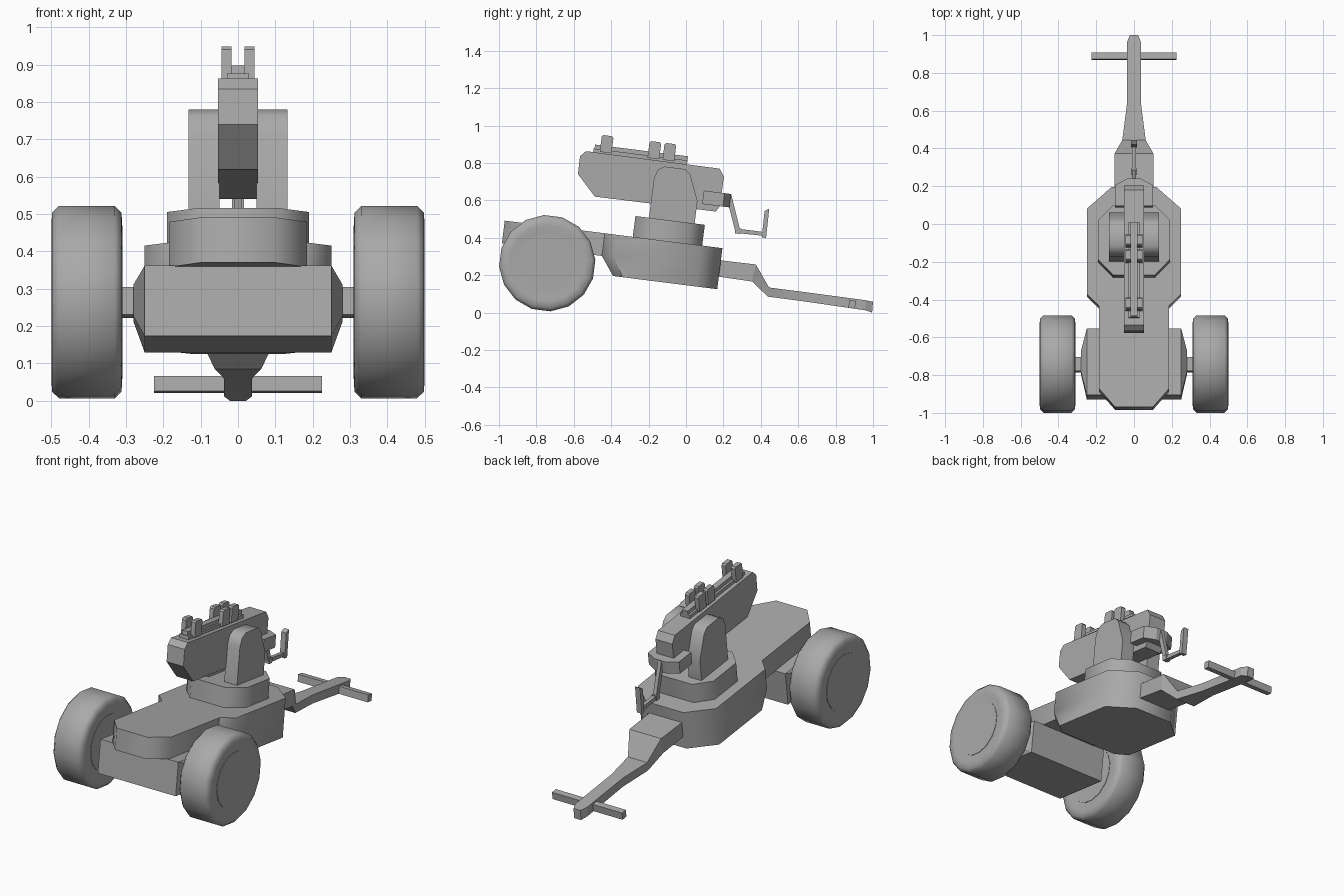
import bpy, bmesh, math

cube = bpy.data.objects.get("Cube")
if cube:
    bpy.data.objects.remove(cube, do_unlink=True)

# One plain grey for everything
grey = bpy.data.materials.new("plain grey")
grey.use_nodes = True
COLOUR = (0.4, 0.4, 0.4, 1)
grey.diffuse_color = COLOUR
bsdf = next(n for n in grey.node_tree.nodes if n.type == 'BSDF_PRINCIPLED')
bsdf.inputs["Base Color"].default_value = COLOUR
bsdf.inputs["Roughness"].default_value = 0.6

TILT = math.radians(7.2)
SIN, COS = math.sin(TILT), math.cos(TILT)


def tilt(x, u, w):
    """Carriage frame (u along, w up) to world, nose raised."""
    return (x, u * COS + w * SIN, -u * SIN + w * COS)


def loft(name, rings, angle=30):
    """Solid through matching rings of points, capped at both ends."""
    bm = bmesh.new()
    loops = [[bm.verts.new(p) for p in ring] for ring in rings]
    n = len(loops[0])
    for a, b in zip(loops, loops[1:]):
        for i in range(n):
            j = (i + 1) % n
            bm.faces.new((a[i], a[j], b[j], b[i]))
    bm.faces.new(loops[0])
    bm.faces.new(loops[-1])
    bmesh.ops.recalc_face_normals(bm, faces=bm.faces)
    mesh = bpy.data.meshes.new(name)
    bm.to_mesh(mesh)
    bm.free()
    mesh.materials.append(grey)
    ob = bpy.data.objects.new(name, mesh)
    bpy.context.collection.objects.link(ob)
    bpy.ops.object.select_all(action='DESELECT')
    ob.select_set(True)
    bpy.context.view_layer.objects.active = ob
    bpy.ops.object.shade_smooth_by_angle(angle=math.radians(angle))
    return ob


def side_plate(name, profile, x0, x1, angle=30):
    """Side profile (u, w) pushed across from x0 to x1."""
    return loft(name, [[tilt(x, u, w) for u, w in profile] for x in (x0, x1)], angle)


def plan_solid(name, layers, angle=30):
    """Half plans (x, u), front to back, mirrored and stacked at heights w."""
    rings = []
    for w, half in layers:
        full = half + [(-x, u) for x, u in reversed(half)]
        rings.append([tilt(x, u, w) for x, u in full])
    return loft(name, rings, angle)


def box(name, x0, x1, u0, u1, w0, w1):
    return side_plate(name, [(u0, w0), (u1, w0), (u1, w1), (u0, w1)], x0, x1)


# Carriage: narrow front deck and wider rear hull with a raked front
deck = [(0.1, -1.023), (0.185, -0.925), (0.185, -0.43)]
plan_solid("front_deck", [(0.244, deck), (0.366, deck)], 55)
hull_low = [(0.185, -0.411), (0.25, -0.36), (0.25, 0.035), (0.12, 0.15)]
hull_top = [(0.185, -0.484), (0.25, -0.419), (0.25, 0.035), (0.12, 0.15)]
plan_solid("rear_hull", [(0.145, hull_low), (0.244, hull_top), (0.366, hull_top)], 50)

# Turntable under the gun
ring = [(0.11, -0.333), (0.19, -0.25), (0.19, -0.04), (0.11, 0.041)]
plan_solid("turntable", [(0.36, ring), (0.478, ring)], 50)


# Axle housing with tapered ends
def axle_section(x, u0, u1, w0, w1):
    return [tilt(x, u, w) for u, w in ((u0, w0), (u1, w0), (u1, w1), (u0, w1))]


big, small = (-0.943, -0.59, 0.056, 0.246), (-0.82, -0.7, 0.125, 0.21)
loft("axle_housing", [axle_section(-0.28, *small), axle_section(-0.25, *big),
                      axle_section(0.25, *big), axle_section(0.28, *small)], 10)
box("axle_shaft", -0.32, 0.32, -0.81, -0.735, 0.13, 0.205)


# Wheels: rounded tyres with flat hubs
def circle(x, r, n=16):
    return [(x, -0.742 + r * math.cos(math.tau * i / n + 0.07),
             0.264 + r * math.sin(math.tau * i / n + 0.07)) for i in range(n)]


tyre = [(0.318, 0.15), (0.31, 0.205), (0.312, 0.24), (0.33, 0.258),
        (0.48, 0.258), (0.498, 0.24), (0.5, 0.205), (0.492, 0.15)]
for side, label in ((1, "left"), (-1, "right")):
    loft(label + "_tyre", [circle(side * x, r) for x, r in tyre], 60)
    loft(label + "_hub", [circle(side * 0.314, 0.16), circle(side * 0.496, 0.16)], 30)

# Yoke cheeks either side of the gun
cheek = [(-0.26, 0.466), (-0.26, 0.69), (-0.245, 0.738), (-0.212, 0.76),
         (-0.10, 0.76), (-0.07, 0.735), (-0.014, 0.60), (-0.014, 0.466)]
for side, label in ((1, "left"), (-1, "right")):
    side_plate(label + "_cheek", cheek, side * 0.05, side * 0.132, 50)

# Gun housing
housing = [(-0.667, 0.758), (-0.639, 0.789), (0.082, 0.786), (0.110, 0.747),
           (0.108, 0.586), (0.091, 0.556), (-0.561, 0.554), (-0.666, 0.662)]
side_plate("gun_housing", housing, -0.054, 0.054, 20)

# Launch rail and its paired clips
box("rail_base", -0.03, 0.03, -0.60, -0.094, 0.78, 0.808)
box("rail_top", -0.018, 0.018, -0.595, -0.094, 0.80, 0.83)
for i, u in enumerate((-0.565, -0.308, -0.227)):
    for side, label in ((1, "left"), (-1, "right")):
        clip = [(u, 0.795), (u, 0.877), (u + 0.008, 0.886), (u + 0.055, 0.886),
                (u + 0.063, 0.877), (u + 0.063, 0.795)]
        side_plate(f"{label}_clip_{i + 1}", clip, side * 0.017, side * 0.044)

# Rear bracket, tapering in plan
bracket = [(0.1, 0.013), (0.1, 0.125), (0.035, 0.159)]
plan_solid("rear_bracket", [(0.587, bracket), (0.659, bracket)], 20)


# Aiming lever: bent arm and upright grip, in world (y, z)
def world_plate(name, profile, half):
    return loft(name, [[(x, y, z) for y, z in profile] for x in (-half, half)])


world_plate("lever_arm", [(0.225, 0.632), (0.242, 0.63), (0.288, 0.447), (0.42, 0.43),
                          (0.418, 0.41), (0.265, 0.426), (0.225, 0.585)], 0.011)
world_plate("lever_pivot", [(0.265, 0.455), (0.295, 0.45), (0.29, 0.42), (0.262, 0.424)], 0.016)
world_plate("lever_grip", [(0.405, 0.402), (0.428, 0.399), (0.445, 0.555), (0.42, 0.543)], 0.016)

# Tow arm: (top y, top z, bottom y, bottom z, half width)
stations = [(0.12, 0.287, 0.10, 0.203, 0.105), (0.374, 0.257, 0.353, 0.166, 0.102),
            (0.444, 0.134, 0.438, 0.085, 0.062), (0.63, 0.110, 0.63, 0.060, 0.038),
            (0.96, 0.066, 0.96, 0.012, 0.038), (1.0, 0.058, 0.995, 0.0, 0.022)]
loft("tow_arm", [[(-h, ty, tz), (h, ty, tz), (h, by, bz), (-h, by, bz)]
                 for ty, tz, by, bz, h in stations], 20)
world_plate("tow_crossbar", [(0.868, 0.026), (0.903, 0.021), (0.908, 0.062), (0.873, 0.067)], 0.225)
